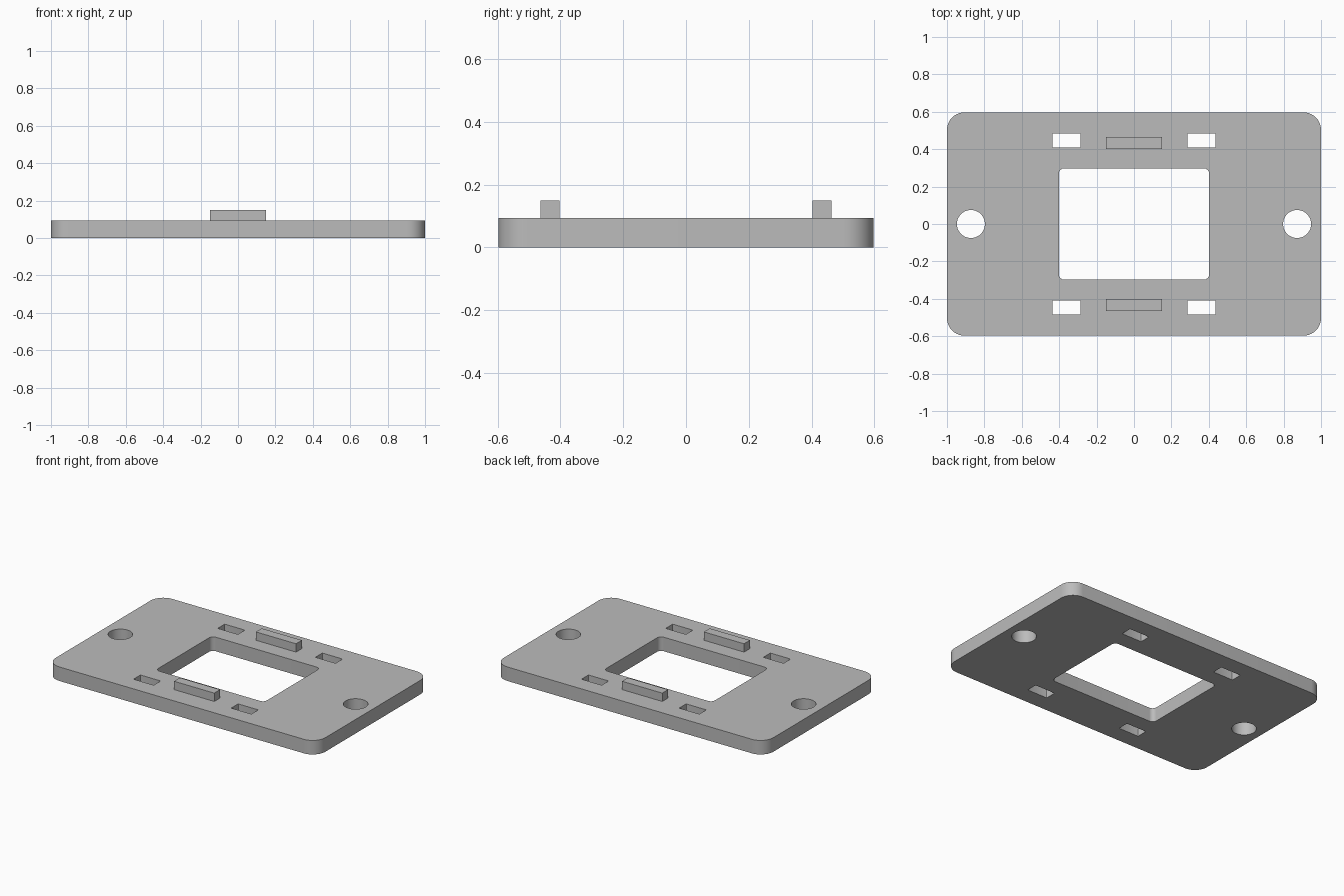
import bpy
from math import cos, sin, pi

cube = bpy.data.objects.get("Cube")
if cube:
    bpy.data.objects.remove(cube, do_unlink=True)

PLATE_T = 0.094
TAB_TOP = 0.15

grey = bpy.data.materials.new("mid_grey")
grey.use_nodes = True
colour = (0.5, 0.5, 0.5, 1)
grey.diffuse_color = colour
grey.node_tree.nodes["Principled BSDF"].inputs["Base Color"].default_value = colour


def rounded_rect(cx, cy, hx, hy, r, steps=10):
    """Outline of a rectangle with rounded corners; a circle when hx = hy = r."""
    pts = []
    for i, (sx, sy) in enumerate([(1, 1), (-1, 1), (-1, -1), (1, -1)]):
        for k in range(steps + 1):
            a = (i + k / steps) * pi / 2
            pts.append((cx + sx * (hx - r) + r * cos(a),
                        cy + sy * (hy - r) + r * sin(a)))
    # drop coincident neighbours
    return [p for p, q in zip(pts, pts[1:] + pts[:1])
            if abs(p[0] - q[0]) + abs(p[1] - q[1]) > 1e-5]


def extruded(name, outlines, z0, z1):
    """Filled flat outlines (first is the border, the rest are holes) given thickness."""
    curve = bpy.data.curves.new(name + "_profile", "CURVE")
    curve.dimensions = "2D"
    curve.fill_mode = "BOTH"
    curve.extrude = (z1 - z0) / 2
    for pts in outlines:
        s = curve.splines.new("POLY")
        s.points.add(len(pts) - 1)
        for p, (x, y) in zip(s.points, pts):
            p.co = (x, y, 0, 1)
        s.use_cyclic_u = True
    obj = bpy.data.objects.new(name, curve)
    bpy.context.collection.objects.link(obj)
    obj.location.z = (z0 + z1) / 2
    bpy.ops.object.select_all(action="DESELECT")
    obj.select_set(True)
    bpy.context.view_layer.objects.active = obj
    bpy.ops.object.convert(target="MESH")
    obj = bpy.context.object
    # weld the walls to the caps
    bpy.ops.object.mode_set(mode="EDIT")
    bpy.ops.mesh.select_all(action="SELECT")
    bpy.ops.mesh.remove_doubles(threshold=1e-5)
    bpy.ops.mesh.normals_make_consistent(inside=False)
    bpy.ops.object.mode_set(mode="OBJECT")
    obj.data.materials.clear()
    obj.data.materials.append(grey)
    bpy.ops.object.shade_smooth_by_angle()
    return obj


# Plate: border, window, screw holes and clip slots
outlines = [rounded_rect(0, 0, 1, 0.597, 0.094),
            rounded_rect(0, 0, 0.402, 0.298, 0.03)]
for sx in (-1, 1):
    outlines.append(rounded_rect(sx * 0.872, 0, 0.075, 0.075, 0.075))
    for sy in (-1, 1):
        outlines.append(rounded_rect(sx * 0.362, sy * 0.446, 0.075, 0.037, 0.004, 3))
extruded("mounting_plate", outlines, 0, PLATE_T)

# Raised tabs beside the window
for name, sy in (("front_tab", -1), ("back_tab", 1)):
    tab = [(x, sy * 0.433 + y) for x, y in
           ((0.149, 0.031), (-0.149, 0.031), (-0.149, -0.031), (0.149, -0.031))]
    extruded(name, [tab], PLATE_T, TAB_TOP)
